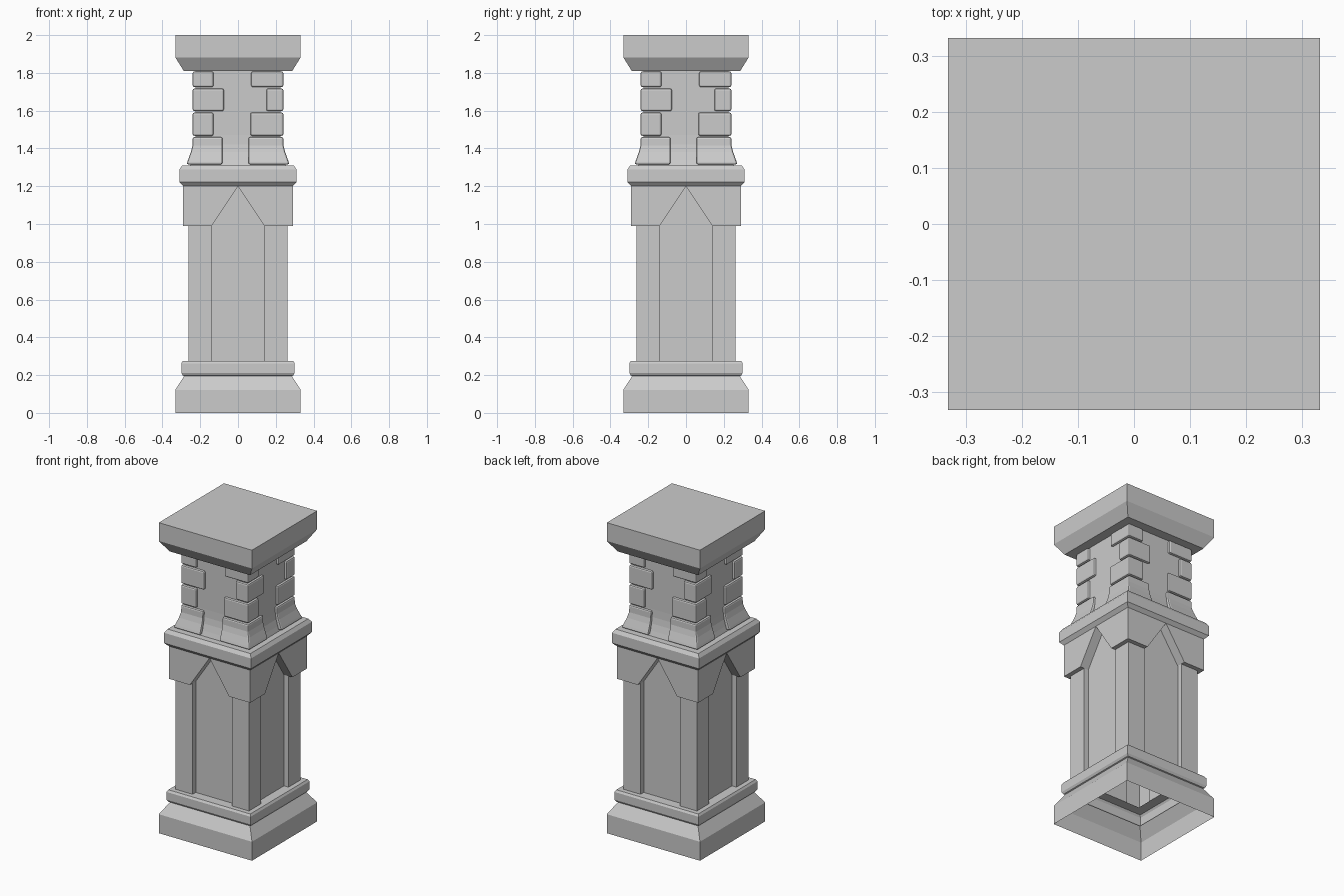
import bpy, bmesh
from math import pi
from mathutils import Matrix

if "Cube" in bpy.data.objects:
    bpy.data.objects.remove(bpy.data.objects["Cube"])


def finish(name, bm):
    me = bpy.data.meshes.new(name)
    bm.to_mesh(me)
    bm.free()
    ob = bpy.data.objects.new(name, me)
    bpy.context.collection.objects.link(ob)
    return ob


def loft(bm, rings, bottom=False, top=False):
    """Skin counter-clockwise rings from bottom to top."""
    vs = [[bm.verts.new(p) for p in r] for r in rings]
    n = len(vs[0])
    for lo, hi in zip(vs, vs[1:]):
        for i in range(n):
            j = (i + 1) % n
            bm.faces.new((lo[i], lo[j], hi[j], hi[i]))
    if bottom:
        bm.faces.new(vs[0][::-1])
    if top:
        bm.faces.new(vs[-1])


def four_turns(bm):
    """Repeat the geometry around z at 90 degree steps."""
    src = bm.verts[:] + bm.edges[:] + bm.faces[:]
    for k in (1, 2, 3):
        new = bmesh.ops.duplicate(bm, geom=src)["geom"]
        verts = [g for g in new if isinstance(g, bmesh.types.BMVert)]
        bmesh.ops.rotate(bm, verts=verts, cent=(0, 0, 0),
                         matrix=Matrix.Rotation(k * pi / 2, 3, 'Z'))


def square_profile(name, profile, top=False):
    bm = bmesh.new()
    loft(bm, [[(-h, -h, z), (h, -h, z), (h, h, z), (-h, h, z)]
              for h, z in profile], top=top)
    return finish(name, bm)


# Open-bottomed plinth and its moulding
square_profile("plinth", [(.332, 0), (.332, .122), (.285, .195), (.292, .198),
                          (.30, .212), (.30, .262), (.292, .275), (.23, .275)])

# Shaft: corner posts with recessed panels
P, R, W = .262, .23, .14
side = [(-P, -P), (-W, -P), (-W, -R), (W, -R), (W, -P)]
outline = []
for k in range(4):
    for x, y in side:
        for _ in range(k):
            x, y = -y, x
        outline.append((x, y))
bm = bmesh.new()
loft(bm, [[(x, y, z) for x, y in outline] for z in (.275, 1.2)])
finish("shaft", bm)

# Pointed-arch band over the panels
A, Z0, Z1 = .29, .99, 1.2
bm = bmesh.new()
for s in (-1, 1):
    polys = [[(A, -A, Z1), (A, -A, Z0), (W, -A, Z0), (0, -A, Z1)],
             [(W, -A, Z0), (W, -R, Z0), (0, -R, Z1), (0, -A, Z1)],
             [(A, -A, Z0), (R, -R, Z0), (W, -R, Z0), (W, -A, Z0)]]
    for p in polys:
        pts = [(s * x, y, z) for x, y, z in p]
        bm.faces.new([bm.verts.new(q) for q in (pts if s < 0 else pts[::-1])])
four_turns(bm)
bmesh.ops.remove_doubles(bm, verts=bm.verts[:], dist=1e-4)
finish("arch_band", bm)

# Collar moulding
square_profile("collar", [(.23, 1.2), (.29, 1.2), (.31, 1.222), (.31, 1.288),
                          (.295, 1.31), (.22, 1.31)])

# Flared neck behind the corner stones
neck = square_profile("neck", [(.254, 1.31), (.244, 1.34), (.233, 1.38),
                               (.227, 1.42), (.225, 1.47), (.225, 1.81)])

# Interlocking corner stones: reach on front, reach on side, (half, z) profile
stones = [
    (.082, .055, [(.272, 1.316), (.266, 1.335), (.25, 1.38), (.241, 1.415), (.24, 1.46)]),
    (.13, .065, [(.24, 1.467), (.24, 1.59)]),
    (.075, .15, [(.24, 1.598), (.24, 1.717)]),
    (.13, .07, [(.24, 1.725), (.24, 1.808)]),
]
objs = [neck]
for i, (a, b, prof) in enumerate(stones):
    bm = bmesh.new()
    rings = []
    for h, z in prof:
        c = h - .03
        rings.append([(-h, -h, z), (-a, -h, z), (-a, -c, z),
                      (-c, -c, z), (-c, -b, z), (-h, -b, z)])
    loft(bm, rings, True, True)
    four_turns(bm)
    ob = finish(f"corner_stones_{i + 1}", bm)
    m = ob.modifiers.new("worn_edges", 'BEVEL')
    m.width, m.segments = .009, 2
    m.limit_method, m.angle_limit = 'ANGLE', pi / 4
    objs.append(ob)

# Cap slab
square_profile("cap", [(.22, 1.81), (.287, 1.81), (.332, 1.882), (.332, 2.0)], top=True)

# Smooth the stonework while keeping sharp edges
for ob in bpy.context.view_layer.objects:
    ob.select_set(ob in objs)
bpy.context.view_layer.objects.active = neck
bpy.ops.object.shade_smooth_by_angle(angle=pi / 5)
